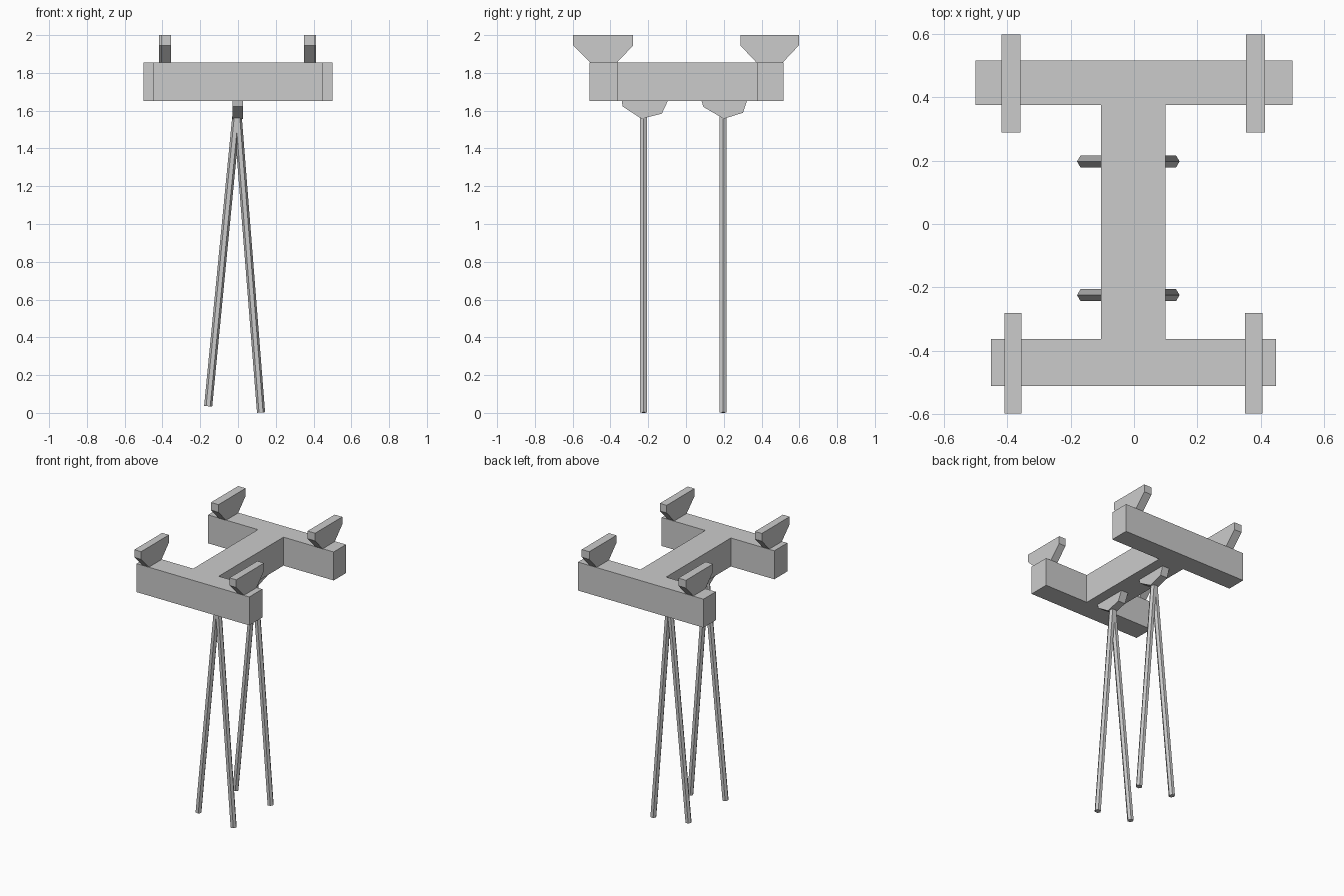
import bpy, bmesh, math
from mathutils import Vector

cube = bpy.data.objects.get("Cube")
if cube:
    bpy.data.objects.remove(cube, do_unlink=True)

grey = bpy.data.materials.new("light_grey")
grey.use_nodes = True
COLOR = (0.6, 0.6, 0.6, 1)
grey.diffuse_color = COLOR
grey.node_tree.nodes["Principled BSDF"].inputs["Base Color"].default_value = COLOR


def finish(name, bm):
    bmesh.ops.recalc_face_normals(bm, faces=bm.faces)
    mesh = bpy.data.meshes.new(name)
    bm.to_mesh(mesh)
    bm.free()
    mesh.materials.append(grey)
    obj = bpy.data.objects.new(name, mesh)
    bpy.context.collection.objects.link(obj)
    return obj


def extrude(name, outline, offset):
    """Solid made by sweeping a flat outline along an offset."""
    bm = bmesh.new()
    face = bm.faces.new([bm.verts.new(p) for p in outline])
    ext = bmesh.ops.extrude_face_region(bm, geom=[face])
    moved = [v for v in ext["geom"] if isinstance(v, bmesh.types.BMVert)]
    bmesh.ops.translate(bm, verts=moved, vec=offset)
    return finish(name, bm)


def side_plate(name, profile, x0, x1):
    return extrude(name, [(x0, y, z) for y, z in profile], (x1 - x0, 0, 0))


# Frame: two cross bars joined by a central spine
LOW, HIGH = 1.65, 1.855
frame = [(-0.45, -0.51), (0.447, -0.51), (0.447, -0.362), (0.10, -0.362),
         (0.10, 0.375), (0.5, 0.375), (0.5, 0.515), (-0.5, 0.515),
         (-0.5, 0.375), (-0.104, 0.375), (-0.104, -0.362), (-0.45, -0.362)]
extrude("frame", [(x, y, LOW) for x, y in frame], (0, 0, HIGH - LOW))

# Flared rests on the bars: tip, foot, foot, tip along y
for end, ys, spans in (
        ("front", (-0.597, -0.508, -0.365, -0.28), ((-0.408, -0.354), (0.35, 0.404))),
        ("back", (0.288, 0.373, 0.512, 0.597), ((-0.417, -0.357), (0.353, 0.413)))):
    a, b, c, d = ys
    profile = [(a, 2), (a, 1.945), (b, HIGH), (c, HIGH), (d, 1.945), (d, 2)]
    for side, (x0, x1) in zip(("right", "left"), spans):
        side_plate(f"{end}_{side}_rest", profile, x0, x1)

# Brackets under the spine
front_bracket = [(-0.34, LOW), (-0.335, 1.622), (-0.235, 1.557), (-0.128, 1.584), (-0.097, LOW)]
back_bracket = [(0.083, LOW), (0.092, 1.62), (0.2, 1.557), (0.302, 1.589), (0.322, LOW)]
side_plate("front_bracket", front_bracket, -0.03, 0.026)
side_plate("back_bracket", back_bracket, -0.03, 0.026)


def leg(name, top, foot, radius=0.0215):
    """Six-sided rod with flat faces toward front and back."""
    top, foot = Vector(top), Vector(foot)
    axis = top - foot
    across = Vector((axis.z, 0, -axis.x)).normalized()
    ring = [foot + radius * (math.cos(a) * across + math.sin(a) * Vector((0, 1, 0)))
            for a in (math.radians(60 * i) for i in range(6))]
    extrude(name, ring, axis)


# Splayed legs
for end, y in (("front", -0.224), ("back", 0.197)):
    leg(f"{end}_right_leg", (-0.004, y, 1.62), (-0.158, y, 0.035))
    leg(f"{end}_left_leg", (-0.004, y, 1.6), (0.122, y, 0.002))
